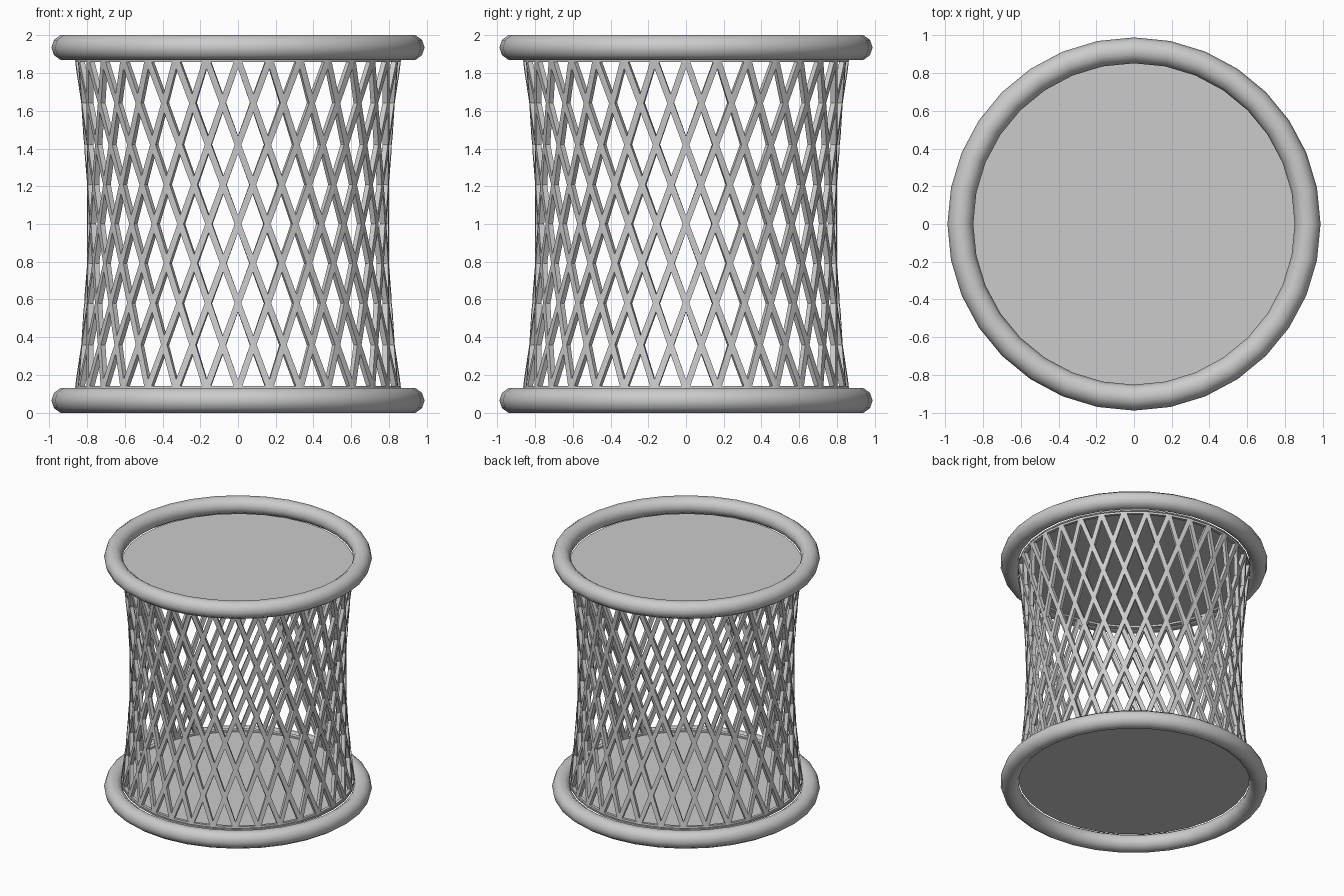
import bpy, bmesh
from math import pi, tan, cos, sin, radians

if "Cube" in bpy.data.objects:
    bpy.data.objects.remove(bpy.data.objects["Cube"])

N = 32                 # sides of the rings and struts per direction
STEP = pi / N          # half a lattice column
WAIST = 0.785          # lattice radius at mid height


# Rounded rings and the flat discs set inside them
def ring_and_disc(name, z_ring, z_disc):
    bpy.ops.mesh.primitive_torus_add(
        major_segments=N, minor_segments=10, major_radius=0.92,
        minor_radius=0.0685, location=(0, 0, z_ring))
    bpy.context.object.name = name + "_ring"
    bpy.ops.object.shade_smooth()
    bpy.ops.mesh.primitive_cylinder_add(
        vertices=N, radius=0.86, depth=0.01, location=(0, 0, z_disc))
    bpy.context.object.name = name + "_disc"


ring_and_disc("bottom", 0.065, 0.115)
ring_and_disc("top", 1.935, 1.885)

# Lattice: straight struts crossing on a hyperboloid, as a diamond mesh
bm = bmesh.new()
rows = []
for k in range(-4, 5):
    a = k * STEP
    z = 1 + 0.875 * tan(a) / tan(radians(22.5))
    r = WAIST / cos(a)
    row = []
    for j in range(N):
        t = -pi / 2 + 2 * j * STEP + (k % 2) * STEP
        row.append(bm.verts.new((r * cos(t), r * sin(t), z)))
    rows.append(row)

for i in range(9):
    for j in range(N):
        left, right = rows[i][j], rows[i][(j + 1) % N]
        m = (j + i % 2) % N        # odd rows sit half a column forward
        if i == 0:
            bm.faces.new((left, right, rows[1][m]))
        elif i == 8:
            bm.faces.new((right, left, rows[7][m]))
        else:
            bm.faces.new((left, rows[i - 1][m], right, rows[i + 1][m]))

# Open up each diamond, leaving flat strips
bmesh.ops.recalc_face_normals(bm, faces=bm.faces)
holes = bm.faces[:]
bmesh.ops.inset_individual(bm, faces=holes, thickness=0.016,
                           use_even_offset=True)
bmesh.ops.delete(bm, geom=holes, context='FACES')

mesh = bpy.data.meshes.new("lattice")
bm.to_mesh(mesh)
bm.free()
lattice = bpy.data.objects.new("lattice", mesh)
bpy.context.collection.objects.link(lattice)
solid = lattice.modifiers.new("strut_depth", 'SOLIDIFY')
solid.thickness = 0.028
solid.offset = 0
